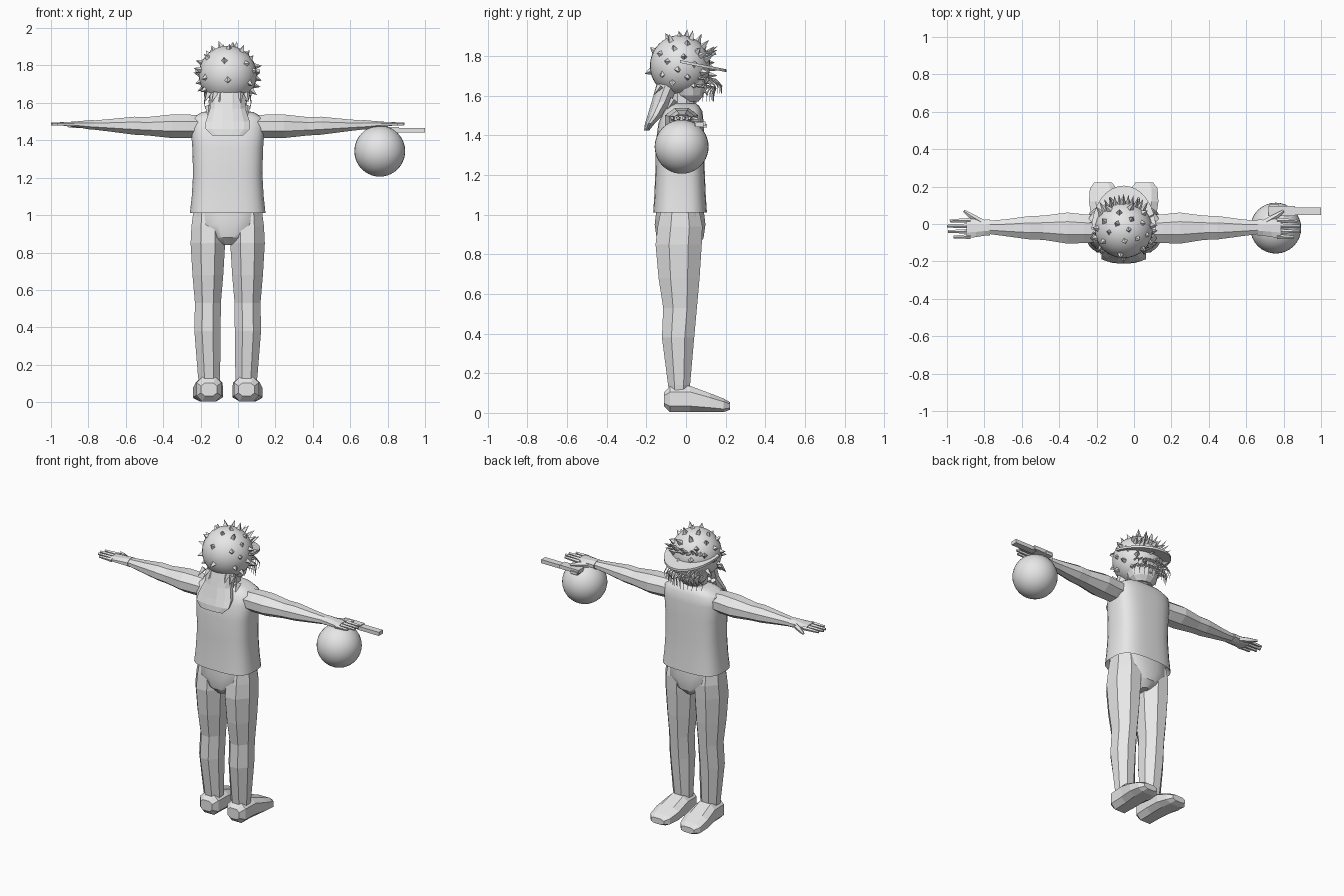
import bpy, bmesh, math, random
from mathutils import Vector

random.seed(4)
default_cube = bpy.data.objects.get("Cube")
if default_cube:
    bpy.data.objects.remove(default_cube, do_unlink=True)

# One plain material
grey = bpy.data.materials.new("plain_grey")
grey.use_nodes = True
colour = (0.8, 0.8, 0.8, 1)
grey.diffuse_color = colour
grey.node_tree.nodes["Principled BSDF"].inputs["Base Color"].default_value = colour

MID = -0.055     # centre line of the figure
DEPTH = -0.03    # middle of the body from back to front
HEAD = Vector((MID, DEPTH, 1.75))


def finish(name, bm, smooth=None):
    """Turn a bmesh into a named object, optionally smooth shaded."""
    bmesh.ops.recalc_face_normals(bm, faces=bm.faces)
    mesh = bpy.data.meshes.new(name)
    bm.to_mesh(mesh)
    bm.free()
    mesh.materials.append(grey)
    obj = bpy.data.objects.new(name, mesh)
    bpy.context.collection.objects.link(obj)
    if smooth:
        bpy.ops.object.select_all(action="DESELECT")
        obj.select_set(True)
        bpy.context.view_layer.objects.active = obj
        bpy.ops.object.shade_smooth_by_angle(angle=math.radians(smooth))
    return obj


def loft(name, rings, sides=8, axis="z", power=1.0, smooth=None):
    """Skin rings of (centre, half width, half depth) set across an axis."""
    bm = bmesh.new()
    loops = []
    for centre, wide, deep in rings:
        loop = []
        for i in range(sides):
            turn = math.tau * (i + 0.5) / sides
            c, s = math.cos(turn), math.sin(turn)
            u = math.copysign(abs(c) ** power, c) * wide
            v = math.copysign(abs(s) ** power, s) * deep
            offset = {"z": (u, v, 0), "x": (0, u, v), "y": (u, 0, v)}[axis]
            loop.append(bm.verts.new(Vector(centre) + Vector(offset)))
        loops.append(loop)
    for low, high in zip(loops, loops[1:]):
        for i in range(sides):
            j = (i + 1) % sides
            bm.faces.new((low[i], low[j], high[j], high[i]))
    bm.faces.new(loops[0])
    bm.faces.new(loops[-1])
    return finish(name, bm, smooth)


def rod(bm, start, end, r1, r2, sides=5):
    """Add a tapered rod between two points."""
    start, end = Vector(start), Vector(end)
    span = end - start
    matrix = span.to_track_quat("Z", "Y").to_matrix().to_4x4()
    matrix.translation = (start + end) / 2
    bmesh.ops.create_cone(bm, cap_ends=True, segments=sides, radius1=r1,
                          radius2=r2, depth=span.length, matrix=matrix)


def ball(name, centre, size):
    bm = bmesh.new()
    bmesh.ops.create_uvsphere(bm, u_segments=32, v_segments=20, radius=1)
    bmesh.ops.scale(bm, vec=size, verts=bm.verts)
    bmesh.ops.translate(bm, vec=centre, verts=bm.verts)
    return finish(name, bm, 60)


def body(z, y, wide, deep):
    return ((MID, y, z), wide, deep)


# Shirt, neck and hips
loft("shirt", [body(1.06, DEPTH, 0.17, 0.1), body(1.01, DEPTH, 0.203, 0.136),
               body(1.1, DEPTH, 0.193, 0.13), body(1.22, DEPTH, 0.186, 0.125),
               body(1.36, DEPTH, 0.19, 0.123), body(1.46, -0.025, 0.198, 0.115),
               body(1.52, -0.015, 0.192, 0.098), body(1.55, -0.01, 0.14, 0.075),
               body(1.56, -0.01, 0.08, 0.06)], 28, power=0.65, smooth=50)
loft("neck", [body(1.52, -0.02, 0.075, 0.07), body(1.64, -0.02, 0.075, 0.075)], 10)
loft("hips", [body(0.84, DEPTH, 0.03, 0.085), body(0.88, DEPTH, 0.1, 0.12),
              body(0.95, DEPTH, 0.185, 0.13), body(1.05, DEPTH, 0.185, 0.118)],
     16, power=0.8, smooth=30)

# Limbs on both sides
for side, word in ((1, "left"), (-1, "right")):
    def at(x, y, z):
        return (MID + side * x, y, z)

    loft(word + "_leg", [(at(0.098, -0.035, 0.08), 0.057, 0.052),
                         (at(0.1, -0.035, 0.14), 0.064, 0.06),
                         (at(0.108, -0.04, 0.38), 0.076, 0.088),
                         (at(0.106, DEPTH, 0.53), 0.075, 0.092),
                         (at(0.106, -0.035, 0.68), 0.089, 0.112),
                         (at(0.106, -0.037, 0.85), 0.1, 0.126),
                         (at(0.106, DEPTH, 0.94), 0.095, 0.122),
                         (at(0.106, DEPTH, 1.02), 0.084, 0.105)])
    loft(word + "_foot", [(at(0.1, -0.112, 0.068), 0.045, 0.036),
                          (at(0.1, -0.08, 0.069), 0.07, 0.069),
                          (at(0.1, 0.02, 0.07), 0.075, 0.07),
                          (at(0.105, 0.12, 0.052), 0.085, 0.05),
                          (at(0.11, 0.19, 0.038), 0.075, 0.036),
                          (at(0.11, 0.222, 0.035), 0.05, 0.02)],
         axis="y", power=0.7)
    loft(word + "_arm", [(at(0.13, -0.025, 1.475), 0.078, 0.06),
                         (at(0.21, -0.025, 1.475), 0.083, 0.068),
                         (at(0.3, -0.022, 1.475), 0.09, 0.068),
                         (at(0.43, -0.02, 1.475), 0.07, 0.053),
                         (at(0.5, -0.02, 1.478), 0.068, 0.052),
                         (at(0.63, -0.02, 1.48), 0.049, 0.036),
                         (at(0.73, -0.018, 1.482), 0.037, 0.025)], axis="x")
    loft(word + "_hand", [(at(0.715, -0.018, 1.482), 0.046, 0.028),
                          (at(0.745, -0.02, 1.483), 0.046, 0.026),
                          (at(0.79, -0.022, 1.485), 0.052, 0.019),
                          (at(0.84, -0.025, 1.486), 0.054, 0.014)], axis="x")
    # Fingers and thumb
    bm = bmesh.new()
    for i, reach in enumerate((0.91, 0.94, 0.945, 0.93)):
        y = -0.067 + i * 0.029
        rod(bm, at(0.82, y, 1.486), at(reach, y - 0.003, 1.487), 0.013, 0.008)
    rod(bm, at(0.76, 0.01, 1.48), at(0.82, 0.045, 1.478), 0.018, 0.015)
    rod(bm, at(0.815, 0.042, 1.478), at(0.855, 0.07, 1.476), 0.015, 0.007)
    finish(word + "_fingers", bm)

# Head with jaw
ball("head", HEAD, (0.155, 0.152, 0.155))
loft("jaw", [body(1.57, 0.02, 0.06, 0.045), body(1.6, 0.015, 0.09, 0.075),
             body(1.68, 0.005, 0.115, 0.11)], 12)

# Spikes spread evenly over the head
bm = bmesh.new()
count = 54
for i in range(count):
    height = 1 - 1.75 * (i + 0.5) / count
    turn = i * math.pi * (3 - math.sqrt(5))
    flat = math.sqrt(1 - height * height)
    out = Vector((flat * math.cos(turn), flat * math.sin(turn), height))
    if out.y < -0.5 and i % 3:
        continue
    lean = Vector([random.uniform(-0.25, 0.25) for _ in range(3)])
    length = random.uniform(0.03, 0.05) + 0.015 * max(out.y, 0)
    root = HEAD + out * 0.146
    rod(bm, root, root + (out + lean).normalized() * length, 0.02, 0, 4)
finish("head_spikes", bm)

# Visor brim, a half ellipse sloping down to the front
bm = bmesh.new()
rim = []
for i in range(17):
    turn = math.pi * i / 16
    y = DEPTH + 0.235 * math.sin(turn)
    x = MID + 0.172 * math.cos(turn)
    rim.append(bm.verts.new((x, y, 1.765 - 0.2 * (y - DEPTH))))
base = bm.faces.new(rim)
top = bmesh.ops.extrude_face_region(bm, geom=[base])["geom"]
bmesh.ops.translate(bm, vec=(0, 0, 0.014),
                    verts=[v for v in top if isinstance(v, bmesh.types.BMVert)])
finish("visor_brim", bm)

# Curling whiskers below the brim and tufts above it
bm = bmesh.new()
for i in range(11):
    x = (i - 5) / 5
    bend = 1 - 0.5 * x * x
    for drop in (0, 0.04):
        points = [(MID + 0.1 * x, 0.02 + 0.07 * bend, 1.69 - drop),
                  (MID + 0.115 * x, 0.06 + 0.09 * bend, 1.68 - drop),
                  (MID + 0.125 * x, 0.07 + 0.11 * bend - drop, 1.65 - drop),
                  (MID + 0.12 * x, 0.07 + 0.11 * bend - drop, 1.61 - drop)]
        for k, (a, b) in enumerate(zip(points, points[1:])):
            rod(bm, a, b, 0.007 - 0.002 * k, 0.005 - 0.002 * k, 4)
    rod(bm, (MID + 0.1 * x, 0.05 + 0.04 * bend, 1.8),
        (MID + 0.13 * x, 0.08 + 0.08 * bend, 1.81 + 0.02 * (i % 3)), 0.016, 0, 4)
finish("whiskers", bm)

# Hanging flap behind the head with a ragged hem
loft("hair_flap", [body(1.425, -0.198, 0.085, 0.014), body(1.46, -0.182, 0.122, 0.026),
                   body(1.5, -0.155, 0.122, 0.04), body(1.57, -0.12, 0.098, 0.055),
                   body(1.66, -0.085, 0.1, 0.065)], 12)
bm = bmesh.new()
for i in range(7):
    x = MID + 0.034 * (i - 3)
    rod(bm, (x, -0.13, 1.65), (x * 1.15, -0.165, 1.6), 0.018, 0, 4)
    rod(bm, (x, -0.06, 1.58), (x, -0.1, 1.52), 0.02, 0, 4)
finish("hair_tufts", bm)

# Ball under the left hand
ball("held_ball", (0.758, -0.022, 1.342), (0.136, 0.136, 0.136))

# Flat tool beside the ball
bm = bmesh.new()
for centre, size in (((0.92, 0.068, 1.453), (0.16, 0.042, 0.024)),
                     ((0.79, 0.07, 1.458), (0.14, 0.055, 0.024)),
                     ((0.75, 0.085, 1.448), (0.05, 0.04, 0.018))):
    made = bmesh.ops.create_cube(bm, size=1)["verts"]
    bmesh.ops.scale(bm, vec=size, verts=made)
    bmesh.ops.translate(bm, vec=centre, verts=made)
finish("held_tool", bm)
